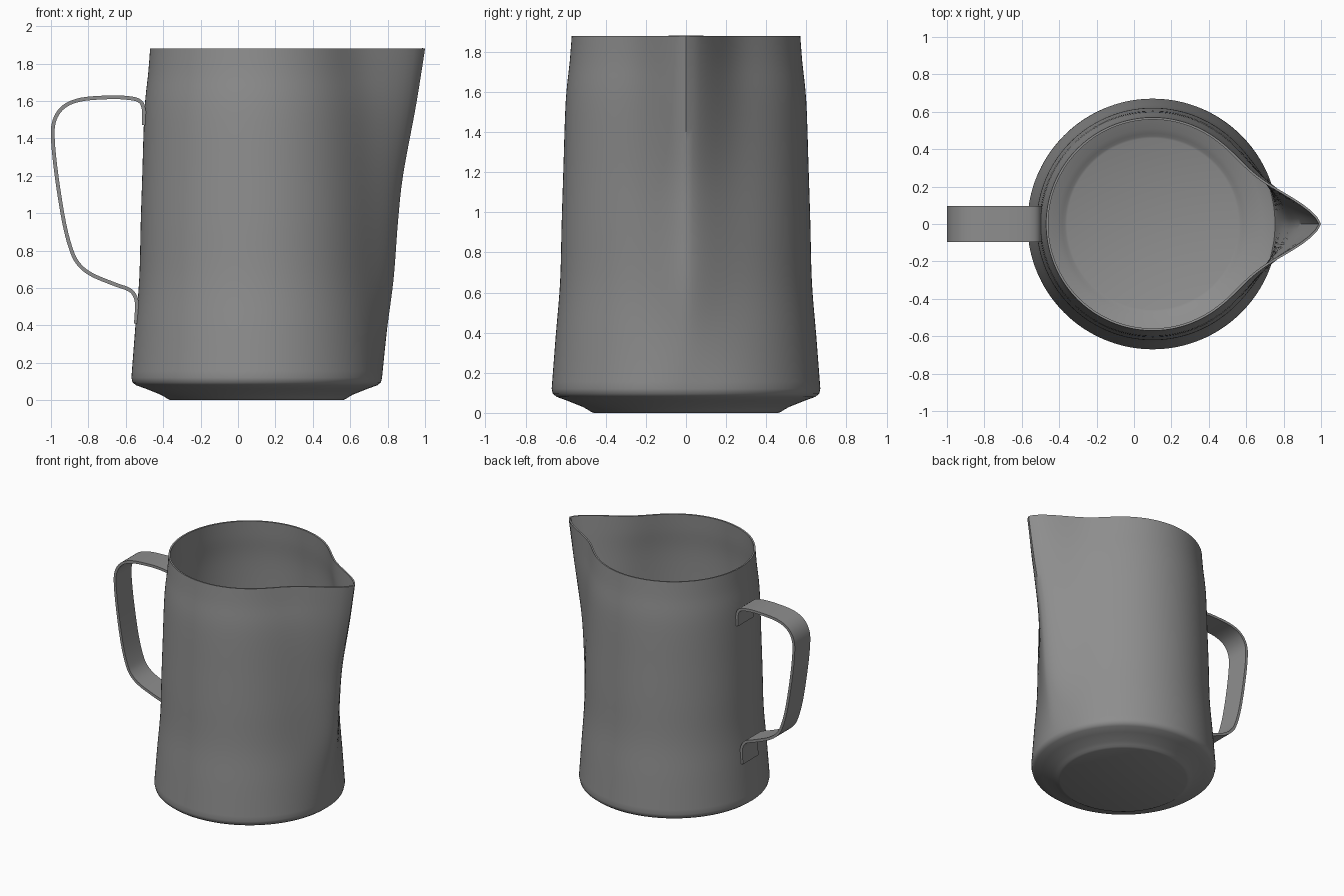
import bpy, bmesh, math
from mathutils import Vector

cube = bpy.data.objects.get("Cube")
if cube:
    bpy.data.objects.remove(cube, do_unlink=True)

steel = bpy.data.materials.new("brushed_steel_grey")
steel.use_nodes = True
GREY = (0.27, 0.27, 0.27, 1)
steel.diffuse_color = GREY
steel.node_tree.nodes["Principled BSDF"].inputs["Base Color"].default_value = GREY

CENTRE_X = 0.1
SEGMENTS = 144


def smooth_path(points, steps):
    """Catmull-Rom samples through the points."""
    p = [Vector(q) for q in points]
    p = [p[0]] + p + [p[-1]]
    out = []
    for a, b, c, d in zip(p, p[1:], p[2:], p[3:]):
        for k in range(steps):
            t = k / steps
            out.append(0.5 * (2 * b + (c - a) * t + (2 * a - 5 * b + 4 * c - d) * t ** 2
                              + (3 * b - a - 3 * c + d) * t ** 3))
    return out + [p[-1]]


def finish(name, bm, thickness, offset):
    """Turn a sheet into a thin smooth metal object."""
    mesh = bpy.data.meshes.new(name)
    bm.to_mesh(mesh)
    bm.free()
    mesh.materials.append(steel)
    obj = bpy.data.objects.new(name, mesh)
    bpy.context.collection.objects.link(obj)
    solid = obj.modifiers.new("wall", 'SOLIDIFY')
    solid.thickness = thickness
    solid.offset = offset
    bpy.ops.object.select_all(action='DESELECT')
    obj.select_set(True)
    bpy.context.view_layer.objects.active = obj
    bpy.ops.object.modifier_apply(modifier=solid.name)
    bpy.ops.object.shade_smooth_by_angle(angle=math.radians(40))
    return obj


# Jug profile: height, radius, how far the spout reaches beyond the radius
base = [(0, 0.46, 0), (0.006, 0.475, 0), (0.016, 0.49, 0), (0.03, 0.515, 0),
        (0.06, 0.59, 0), (0.08, 0.645, 0), (0.095, 0.664, 0)]
wall = [(0.12, 0.67, 0), (0.38, 0.65, 0.047), (0.65, 0.628, 0.104), (0.95, 0.62, 0.135),
        (1.2, 0.612, 0.17), (1.55, 0.6, 0.247), (1.75, 0.58, 0.3), (1.88, 0.57, 0.33)]
profile = [Vector(p) for p in base] + smooth_path(wall, 5)

# Jug body with pinched spout on the left
bm = bmesh.new()
rings = []
for z, radius, reach in profile:
    ring = []
    for j in range(SEGMENTS):
        a = 2 * math.pi * j / SEGMENTS
        off = abs(math.remainder(a, 2 * math.pi))
        r = radius + reach * math.exp(-(off / math.radians(16)) ** 1.5)
        ring.append(bm.verts.new((CENTRE_X + r * math.cos(a), r * math.sin(a), z)))
    rings.append(ring)
for low, high in zip(rings, rings[1:]):
    for j in range(SEGMENTS):
        k = (j + 1) % SEGMENTS
        bm.faces.new((low[j], low[k], high[k], high[j]))
bm.faces.new(rings[0][::-1])
finish("jug_body", bm, 0.012, -1)

# Strap handle, bent in the xz plane
strap = [(-0.503, 1.47), (-0.505, 1.56), (-0.53, 1.602), (-0.6, 1.617), (-0.7, 1.619),
         (-0.84, 1.607), (-0.93, 1.57), (-0.98, 1.5), (-0.99, 1.4), (-0.97, 1.2),
         (-0.93, 0.95), (-0.89, 0.8), (-0.85, 0.725), (-0.78, 0.67), (-0.66, 0.62),
         (-0.58, 0.59), (-0.548, 0.55), (-0.541, 0.5), (-0.546, 0.41)]
bm = bmesh.new()
rows = [[bm.verts.new((x, y, z)) for y in (-0.095, 0.095)]
        for x, z in smooth_path(strap, 5)]
for a, b in zip(rows, rows[1:]):
    bm.faces.new((a[0], a[1], b[1], b[0]))
finish("handle", bm, 0.02, 0)
